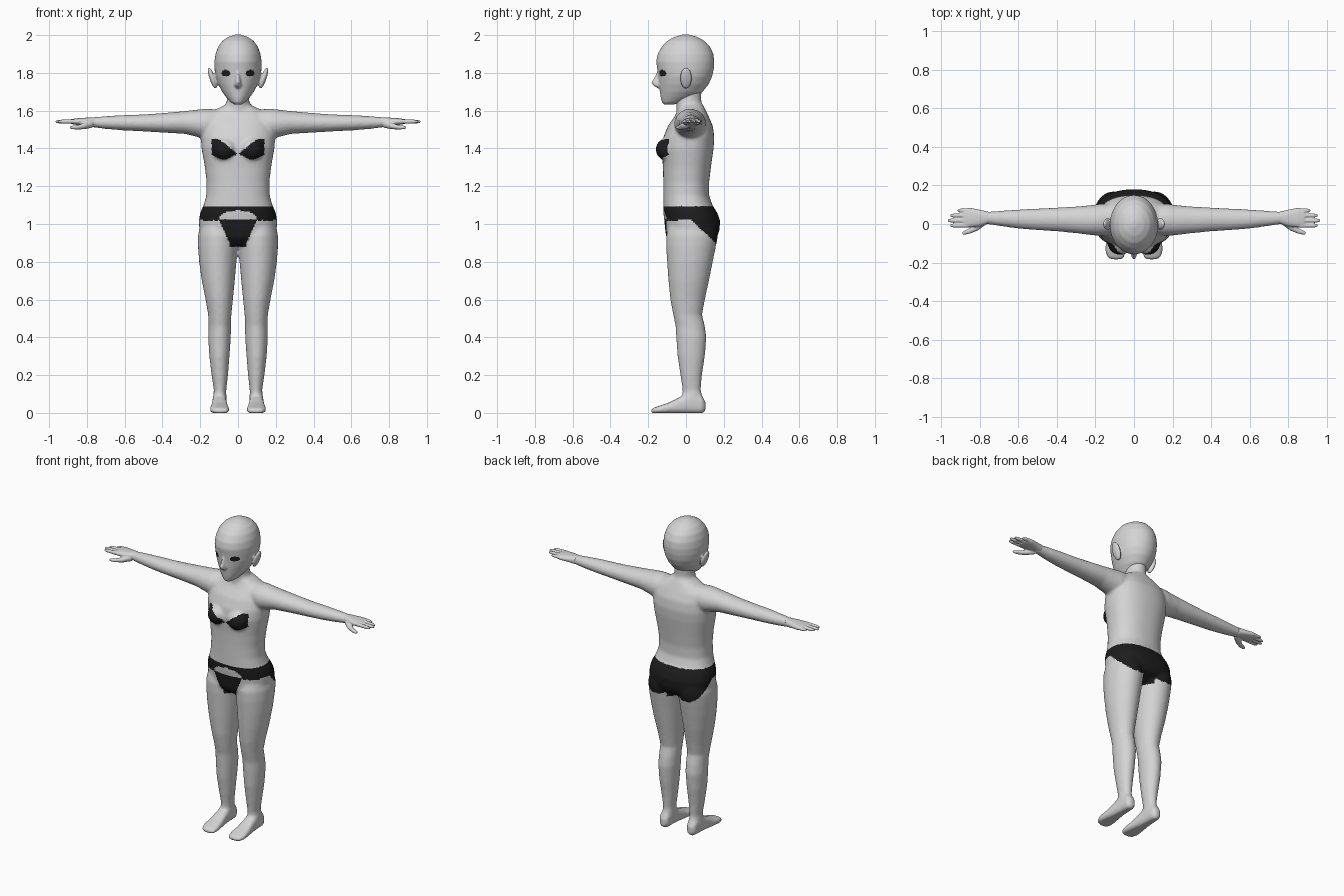
import bpy, bmesh, math
from mathutils import Matrix, Vector


def material(name, rgb):
    m = bpy.data.materials.new(name)
    m.diffuse_color = (*rgb, 1)
    return m


GREY = material("light grey", (0.66, 0.66, 0.66))
BLACK = material("soft black", (0.012, 0.012, 0.013))


def loft(bm, axis, rings, mirror=False, power=2.0, n=32):
    """Closed tube; each ring is (position, u_min, u_max, v_min, v_max)."""
    for side in ((1, -1) if mirror else (1,)):
        loops = []
        for t, u0, u1, v0, v1 in rings:
            loop = []
            for i in range(n):
                a = 2 * math.pi * i / n
                c, s = math.cos(a), math.sin(a)
                c = math.copysign(abs(c) ** (2 / power), c)
                s = math.copysign(abs(s) ** (2 / power), s)
                u = (u0 + u1) / 2 + c * (u1 - u0) / 2
                v = (v0 + v1) / 2 + s * (v1 - v0) / 2
                x, y, z = {'x': (t, u, v), 'y': (u, t, v), 'z': (u, v, t)}[axis]
                loop.append(bm.verts.new((x * side, y, z)))
            loops.append(loop)
        faces = [bm.faces.new(loops[0]), bm.faces.new(loops[-1])]
        for a, b in zip(loops, loops[1:]):
            for i in range(n):
                j = (i + 1) % n
                faces.append(bm.faces.new((a[i], a[j], b[j], b[i])))
        bmesh.ops.recalc_face_normals(bm, faces=faces)


def ball(bm, centre, size, tilt=0.0):
    for side in (1, -1):
        c = Vector((centre[0] * side, centre[1], centre[2]))
        mat = (Matrix.Translation(c) @ Matrix.Rotation(tilt * side, 4, 'Y')
               @ Matrix.Diagonal((*size, 1)))
        bmesh.ops.create_uvsphere(bm, u_segments=24, v_segments=14, radius=1, matrix=mat)


def finish(name, bm, voxel, smooth, is_black=None):
    """Fuse the overlapping volumes into one smooth skin and colour it by a rule."""
    mesh = bpy.data.meshes.new(name)
    bm.to_mesh(mesh)
    bm.free()
    ob = bpy.data.objects.new(name, mesh)
    bpy.context.collection.objects.link(ob)
    r = ob.modifiers.new("fuse", 'REMESH')
    r.mode = 'VOXEL'
    r.voxel_size = voxel
    s = ob.modifiers.new("relax", 'SMOOTH')
    s.factor = 0.5
    s.iterations = smooth
    bpy.context.view_layer.update()
    dg = bpy.context.evaluated_depsgraph_get()
    skin = bpy.data.meshes.new_from_object(ob.evaluated_get(dg))
    ob.modifiers.clear()
    ob.data = skin
    skin.name = name
    skin.materials.clear()
    skin.materials.append(GREY)
    if is_black:
        skin.materials.append(BLACK)
    for v in skin.vertices:
        v.co.z = max(v.co.z, 0)
    for p in skin.polygons:
        p.use_smooth = True
        p.material_index = int(bool(is_black and is_black(*p.center)))
    return ob


# Body: torso and neck
bm = bmesh.new()
torso = [(0.89, .10, -.07, .10), (0.93, .18, -.105, .165), (0.97, .205, -.11, .178),
         (1.02, .207, -.115, .18), (1.06, .20, -.12, .165), (1.10, .182, -.12, .14),
         (1.15, .168, -.12, .122), (1.22, .166, -.12, .122), (1.30, .175, -.122, .132),
         (1.40, .193, -.13, .146), (1.46, .197, -.12, .15), (1.52, .19, -.095, .142),
         (1.57, .175, -.06, .12), (1.60, .13, -.045, .105), (1.63, .07, -.04, .09)]
loft(bm, 'z', [(z, -w, w, a, b) for z, w, a, b in torso], power=2.3, n=48)
loft(bm, 'z', [(1.55, -.075, .075, -.05, .10), (1.62, -.066, .066, -.05, .088),
               (1.66, -.058, .058, -.055, .08), (1.73, -.058, .058, -.05, .085)])
ball(bm, (.072, -.095, 1.395), (.066, .066, .062))

# Body: legs
loft(bm, 'z', [(0.06, .06, .135, -.02, .095), (0.12, .062, .128, -.018, .078),
               (0.20, .053, .14, -.03, .085), (0.30, .045, .152, -.045, .10),
               (0.40, .038, .158, -.052, .108), (0.46, .037, .156, -.055, .10),
               (0.52, .035, .158, -.068, .085), (0.60, .027, .172, -.083, .10),
               (0.70, .017, .192, -.093, .122), (0.80, .008, .206, -.10, .142),
               (0.88, .002, .212, -.105, .158), (0.94, .0, .212, -.105, .17),
               (0.99, .02, .20, -.09, .16)], mirror=True)

# Body: feet
loft(bm, 'y', [(.103, .08, .115, .01, .06), (.085, .066, .13, -.003, .09),
               (.03, .062, .134, -.003, .12), (-.03, .058, .138, -.003, .085),
               (-.09, .05, .146, -.003, .055), (-.14, .044, .15, -.003, .038),
               (-.17, .05, .14, -.003, .028), (-.185, .06, .12, .0, .02)],
     mirror=True, power=2.8)

# Body: arms
loft(bm, 'x', [(.08, -.045, .10, 1.49, 1.605), (.17, -.062, .105, 1.45, 1.61),
               (.22, -.058, .098, 1.462, 1.605), (.28, -.05, .092, 1.477, 1.598),
               (.40, -.038, .085, 1.484, 1.587), (.50, -.032, .08, 1.49, 1.58),
               (.60, -.024, .075, 1.495, 1.577), (.70, -.01, .068, 1.503, 1.571),
               (.77, .0, .064, 1.512, 1.565), (.80, .005, .06, 1.52, 1.56)], mirror=True)


def clothing(x, y, z):
    ax = abs(x)
    # Two-piece top
    if 1.3 < z < 1.5:
        low = 1.372 - .5 * min(ax, .06) + max(0, ax - .09) * .5
        return y < -.08 and .008 < ax < .14 and low < z < min(1.452, 1.372 + .75 * ax)
    # Briefs: waistband with a front opening, front panel and full back
    if z > 1.095 or z < .88 or ax > .25:
        return False
    if y < -.04 and z > 1.025 and (x / .10) ** 2 + ((z - 1.025) / .047) ** 2 < 1:
        return False
    if z > max(.90, 1.02 - .95 * max(0, y - .03)):
        return y > -.04 or z > 1.02 or ax < .045 + .45 * (z - .9)
    return ax < .045 + .45 * max(0, z - .9)


finish("body", bm, 0.0085, 8, clothing)

# Head with nose and ears
bm = bmesh.new()
head = [(1.632, .018, -.115, -.07), (1.645, .04, -.128, -.01), (1.67, .062, -.134, .045),
        (1.70, .084, -.138, .088), (1.74, .105, -.143, .12), (1.78, .119, -.147, .138),
        (1.82, .124, -.152, .147), (1.86, .125, -.158, .15), (1.90, .119, -.15, .145),
        (1.94, .105, -.127, .126), (1.97, .082, -.098, .097), (1.99, .052, -.062, .06),
        (2.003, .015, -.018, .018)]
loft(bm, 'z', [(z, -w, w, a, b) for z, w, a, b in head], n=48)
loft(bm, 'z', [(1.718, -.010, .010, -.15, -.10), (1.732, -.02, .02, -.172, -.10),
               (1.748, -.017, .017, -.185, -.10), (1.775, -.012, .012, -.168, -.10),
               (1.81, -.009, .009, -.152, -.10)], n=16)
ball(bm, (.136, .0, 1.772), (.015, .031, .06), tilt=.33)


def eyes(x, y, z):
    return y < -.06 and ((abs(x) - .064) / .024) ** 2 + ((z - 1.799) / .017) ** 2 < 1


finish("head", bm, 0.0055, 5, eyes)

# Hands: palm, four fingers and thumb
bm = bmesh.new()
loft(bm, 'x', [(.755, .002, .064, 1.514, 1.565), (.80, -.012, .074, 1.519, 1.563),
               (.85, -.018, .084, 1.524, 1.56), (.885, -.014, .08, 1.53, 1.555)],
     mirror=True, power=2.4)
for y, tip in ((.07, .915), (.044, .952), (.018, .966), (-.008, .952)):
    loft(bm, 'x', [(.86, y - .011, y + .011, 1.531, 1.555),
                   (tip - .02, y - .011, y + .011, 1.532, 1.552),
                   (tip, y - .006, y + .006, 1.536, 1.548)], mirror=True, n=16)
loft(bm, 'x', [(.77, -.005, .03, 1.51, 1.55), (.81, -.034, .008, 1.502, 1.535),
               (.85, -.05, -.02, 1.5, 1.524), (.88, -.056, -.034, 1.502, 1.52),
               (.89, -.054, -.042, 1.506, 1.516)], mirror=True, n=16)
finish("hands", bm, 0.004, 3)
